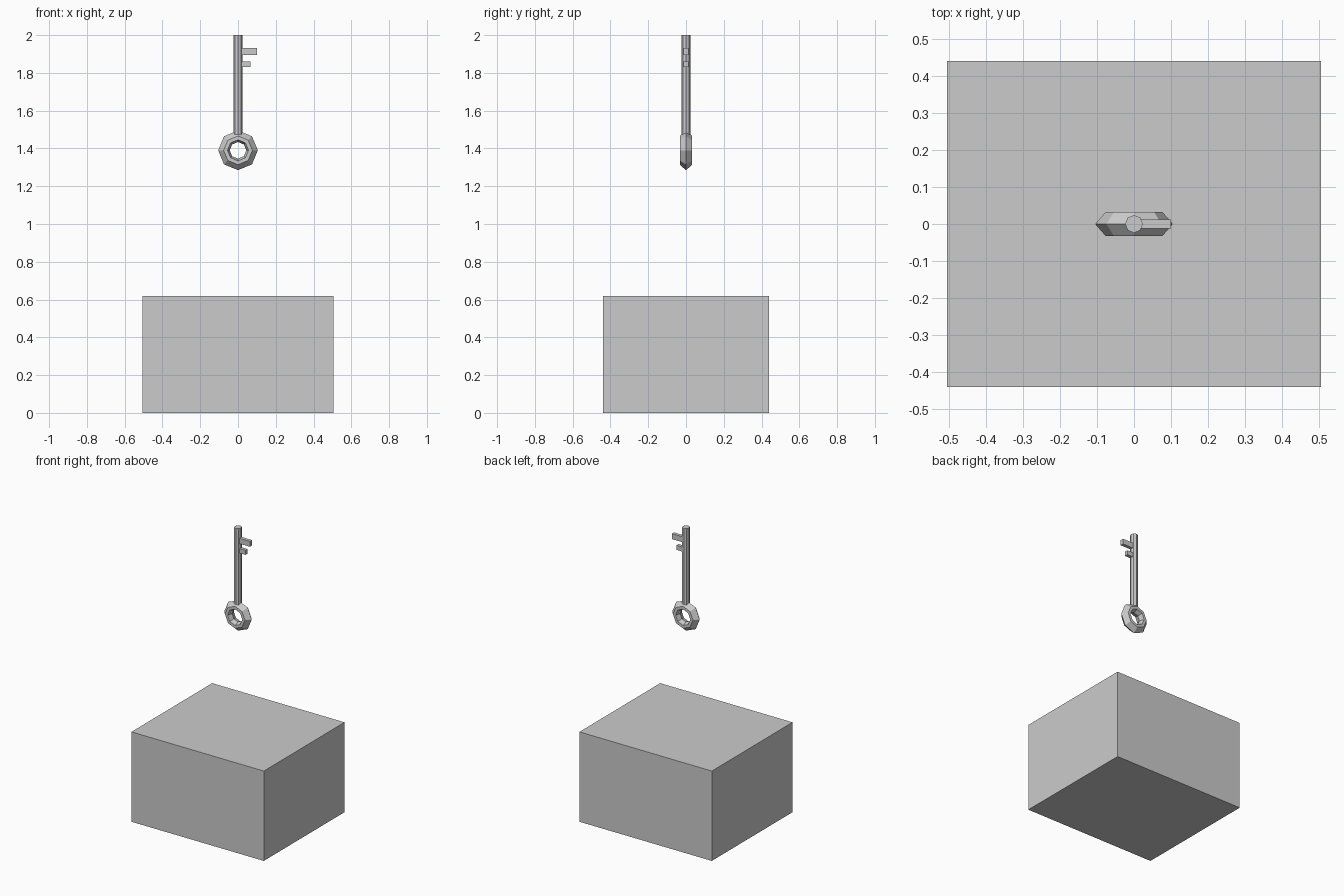
import bpy, bmesh
from math import cos, sin, pi

if "Cube" in bpy.data.objects:
    bpy.data.objects.remove(bpy.data.objects["Cube"])


def finish(name, bm):
    bmesh.ops.recalc_face_normals(bm, faces=bm.faces)
    mesh = bpy.data.meshes.new(name)
    bm.to_mesh(mesh)
    bm.free()
    obj = bpy.data.objects.new(name, mesh)
    bpy.context.collection.objects.link(obj)
    return obj


def box(name, lo, hi):
    bm = bmesh.new()
    bmesh.ops.create_cube(bm, size=1)
    for v in bm.verts:
        v.co = [(a + b) / 2 + c * (b - a) for a, b, c in zip(lo, hi, v.co)]
    return finish(name, bm)


# Plain base block
box("base_block", (-0.505, -0.44, 0), (0.505, 0.44, 0.62))

# Octagonal ring handle: faceted profile (radius, y) swept round the y axis
profile = [(0.105, 0), (0.076, 0.033), (0.056, 0.033),
           (0.044, 0), (0.056, -0.033), (0.076, -0.033)]
sides, centre_z = 8, 1.39
bm = bmesh.new()
rings = [[bm.verts.new((r * cos(2 * pi * i / sides), y,
                        centre_z + r * sin(2 * pi * i / sides)))
          for r, y in profile] for i in range(sides)]
n = len(profile)
for i in range(sides):
    a, b = rings[i], rings[(i + 1) % sides]
    for j in range(n):
        k = (j + 1) % n
        bm.faces.new((a[j], a[k], b[k], b[j]))
finish("key_ring", bm)

# Eight-sided shaft
bm = bmesh.new()
bmesh.ops.create_cone(bm, cap_ends=True, cap_tris=True, segments=8,
                      radius1=0.024, radius2=0.024, depth=0.54)
bmesh.ops.translate(bm, verts=bm.verts, vec=(0, 0, 1.73))
finish("key_shaft", bm)

# Two key teeth
box("upper_tooth", (0.01, -0.012, 1.895), (0.1, 0.012, 1.932))
box("lower_tooth", (0.01, -0.012, 1.83), (0.065, 0.012, 1.861))
